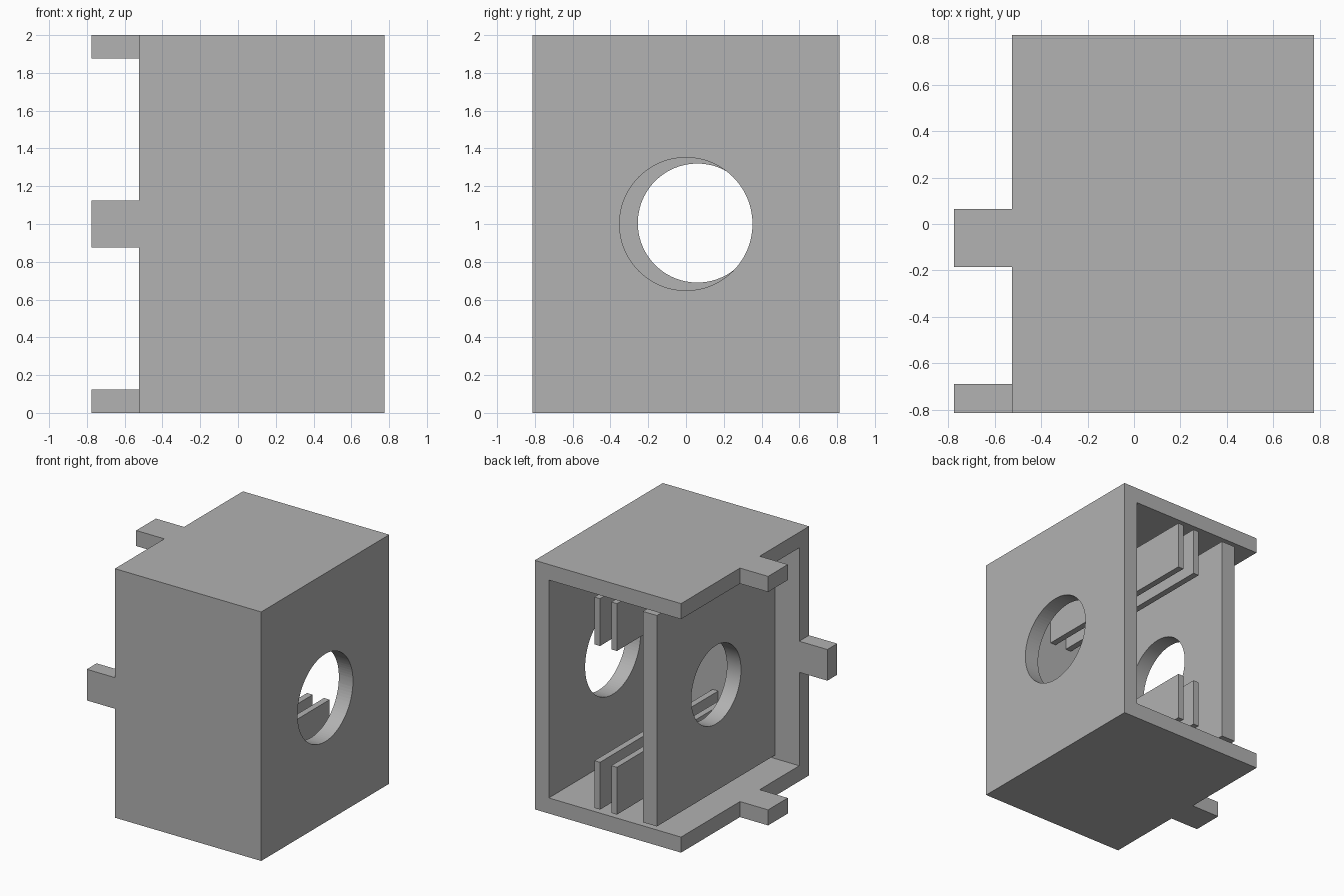
import bpy
import math

cube = bpy.data.objects.get("Cube")
if cube:
    bpy.data.objects.remove(cube, do_unlink=True)

# One plain grey for the whole model
GREY = (0.445, 0.445, 0.445, 1.0)
grey = bpy.data.materials.new("plain grey")
grey.use_nodes = True
grey.diffuse_color = GREY
grey.node_tree.nodes["Principled BSDF"].inputs["Base Color"].default_value = GREY

# Main dimensions
WALL = 0.125
LEFT, RIGHT = -0.525, 0.775
DEPTH, TOP = 0.8125, 2.0
INNER_FRONT = -DEPTH + WALL
GAP = 0.153          # underside height of the parts held by the front wall


def box(name, x, y, z):
    """Box given its (min, max) range on each axis."""
    spans = (x, y, z)
    bpy.ops.mesh.primitive_cube_add(size=1, location=[(a + b) / 2 for a, b in spans])
    obj = bpy.context.object
    obj.name = name
    obj.scale = [b - a for a, b in spans]
    bpy.ops.object.transform_apply(location=False, rotation=False, scale=True)
    obj.data.materials.append(grey)
    return obj


def hole_cutter(x, y, z, radius):
    """Round cutter running along x."""
    bpy.ops.mesh.primitive_cylinder_add(
        vertices=96, radius=radius, depth=WALL * 3,
        location=(x, y, z), rotation=(0, math.pi / 2, 0))
    obj = bpy.context.object
    obj.data.materials.append(grey)
    return obj


def cut(target, cutter):
    """Subtract the cutter for good and discard it."""
    cutter.hide_render = True
    mod = target.modifiers.new("cut", "BOOLEAN")
    mod.operation = "DIFFERENCE"
    mod.solver = "EXACT"
    mod.object = cutter
    bpy.ops.object.select_all(action="DESELECT")
    bpy.context.view_layer.objects.active = target
    target.select_set(True)
    bpy.ops.object.modifier_apply(modifier=mod.name)
    bpy.data.objects.remove(cutter, do_unlink=True)
    bpy.ops.object.shade_smooth_by_angle(angle=math.radians(30))


# Housing, open at the back and on the side with the tabs
housing = box("housing", (LEFT, RIGHT), (-DEPTH, DEPTH), (0, TOP))
cut(housing, box("cavity", (LEFT - 1, RIGHT - WALL), (INNER_FRONT, DEPTH + 1),
                 (WALL, TOP - WALL)))
cut(housing, hole_cutter(RIGHT - WALL / 2, 0, 1, 0.352))

# Inner partition with its own round hole
partition = box("partition", (-0.31, -0.185), (INNER_FRONT, DEPTH), (GAP, TOP - GAP))
cut(partition, hole_cutter(-0.2475, 0.06, 1.005, 0.315))

# Paired guide rails near the floor and the ceiling
RAIL = 0.38
for side, x in (("outer", 0.195), ("inner", 0.045)):
    for level, z in (("lower", GAP), ("upper", TOP - GAP - RAIL)):
        box(f"{level}_{side}_rail", (x, x + 0.05), (INNER_FRONT, DEPTH), (z, z + RAIL))

# Tabs sticking out of the open side
TAB_X = (-RIGHT, LEFT)
box("front_tab", TAB_X, (-DEPTH, INNER_FRONT), (0.875, 1.125))
for name, z in (("bottom_tab", 0), ("top_tab", TOP - WALL)):
    box(name, TAB_X, (-0.185, 0.065), (z, z + WALL))
